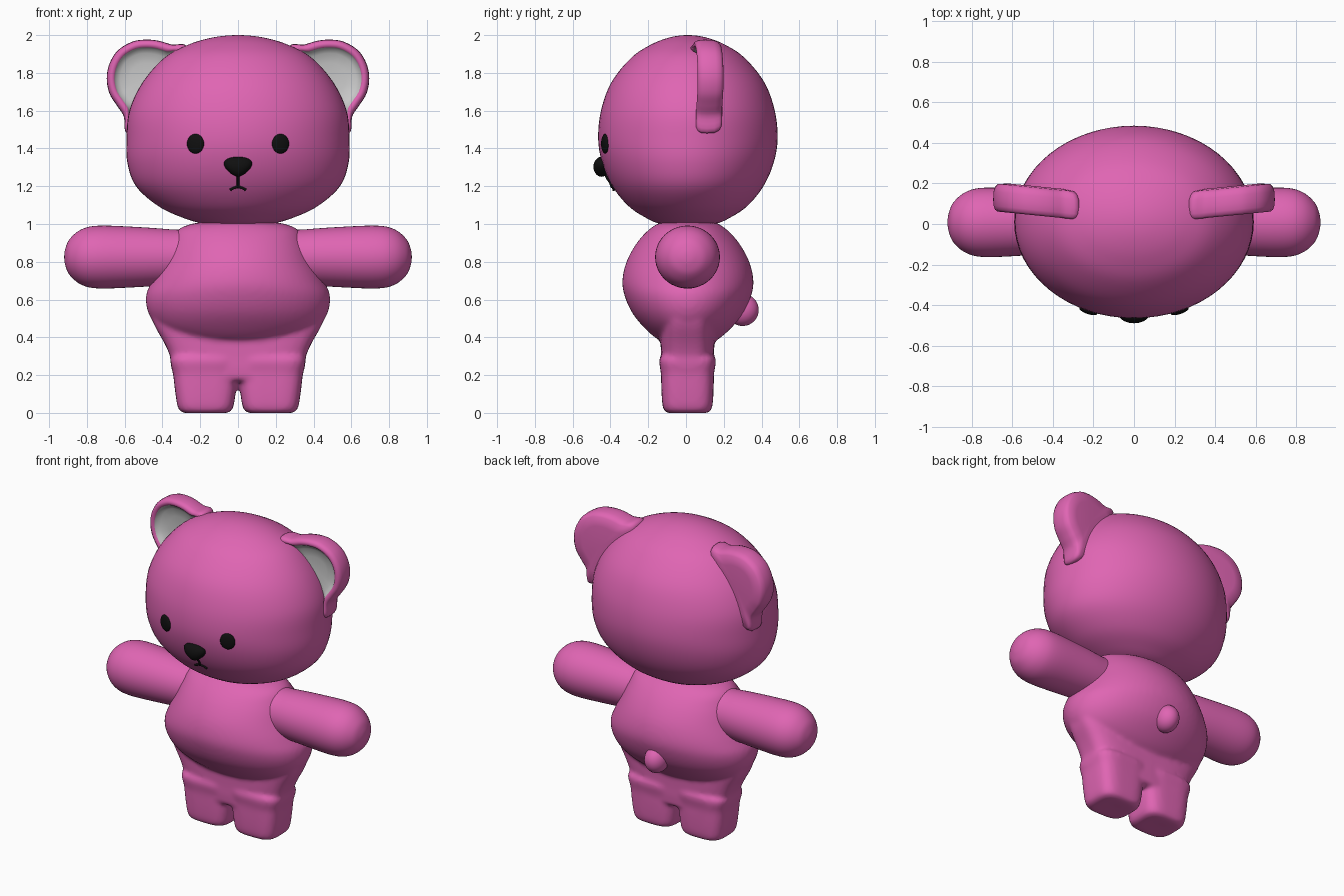
import bpy, bmesh, math
from mathutils import Matrix, Vector

if "Cube" in bpy.data.objects:
    bpy.data.objects.remove(bpy.data.objects["Cube"])


def material(name, rgb):
    m = bpy.data.materials.new(name)
    m.diffuse_color = (*rgb, 1)
    m.use_nodes = True
    m.node_tree.nodes["Principled BSDF"].inputs["Base Color"].default_value = m.diffuse_color
    return m


PINK = material("pink", (0.74, 0.13, 0.45))
BLACK = material("black", (0.005, 0.005, 0.005))


def finish(name, bm, mat=None):
    bmesh.ops.remove_doubles(bm, verts=bm.verts, dist=1e-5)
    bmesh.ops.recalc_face_normals(bm, faces=bm.faces)
    me = bpy.data.meshes.new(name)
    bm.to_mesh(me)
    bm.free()
    me.polygons.foreach_set("use_smooth", [True] * len(me.polygons))
    if mat:
        me.materials.append(mat)
    ob = bpy.data.objects.new(name, me)
    bpy.context.collection.objects.link(ob)
    return ob


def spline(pts, n, closed=False):
    """Catmull-Rom through tuples; open ends are mirrored over the loft axis."""
    P = [Vector(p) for p in pts]
    if closed:
        P = [P[-1]] + P + P[:2]
    else:
        flip = lambda p: Vector((p[0], *(-c for c in p[1:])))
        P = [flip(P[1])] + P + [flip(P[-2])]
    out = []
    for a, b, c, d in zip(P, P[1:], P[2:], P[3:]):
        for i in range(n):
            t = i / n
            out.append(0.5 * (2 * b + (c - a) * t + (2 * a - 5 * b + 4 * c - d) * t ** 2
                              + (3 * b - a - 3 * c + d) * t ** 3))
    return out if closed else out + [P[-2]]


def skin(bm, rings):
    rows = [[bm.verts.new(p) for p in r] for r in rings]
    for r, s in zip(rows, rows[1:]):
        for i in range(len(r)):
            j = (i + 1) % len(r)
            bm.faces.new((r[i], r[j], s[j], s[i]))


def loft(bm, profile, cx=0, cy=0, e=2, segs=64, mat=Matrix()):
    """Profile of (z, rx, ry) skinned with superellipse rings."""
    power = lambda v: math.copysign(abs(v) ** (2 / e), v)
    rings = []
    for z, rx, ry in spline(profile, 5):
        rings.append([mat @ Vector((cx + rx * power(math.cos(a)), cy + ry * power(math.sin(a)), z))
                      for a in (2 * math.pi * k / segs for k in range(segs))])
    skin(bm, rings)


# Head
HEAD = [(1.0, 0, 0), (1.0, .17, .14), (1.04, .31, .235), (1.1, .43, .32), (1.2, .54, .40),
        (1.32, .585, .453), (1.45, .59, .475), (1.6, .575, .46), (1.75, .505, .405),
        (1.88, .39, .30), (1.95, .262, .195), (1.988, .13, .095), (2.0, 0, 0)]
bm = bmesh.new()
loft(bm, HEAD, cy=.01)
finish("head", bm, PINK)
HEAD_DENSE = spline(HEAD, 8)


def head_y(x, z):
    """Front surface of the head."""
    r = min(HEAD_DENSE, key=lambda p: abs(p[0] - z))
    return .01 - r[2] * math.sqrt(max(0, 1 - (x / r[1]) ** 2))


# Torso, hips and legs, fused softly
bm = bmesh.new()
loft(bm, [(1.01, 0, 0), (1.01, .19, .13), (.975, .31, .20), (.9, .36, .27), (.8, .405, .325),
          (.7, .455, .347), (.62, .487, .335), (.53, .475, .295), (.45, .42, .23),
          (.39, .31, .16), (.36, .18, .09), (.36, 0, 0)], cy=.01)
loft(bm, [(.17, 0, 0), (.17, .30, .12), (.22, .347, .138), (.3, .36, .14), (.37, .39, .142),
          (.47, .445, .142), (.56, .465, .14), (.62, .40, .12), (.62, 0, 0)], cy=.008, e=3.6)
for s in (-1, 1):
    loft(bm, [(0, 0, 0), (0, .11, .10), (.02, .142, .127), (.08, .156, .136),
              (.2, .17, .14), (.3, .175, .14), (.3, 0, 0)], cx=s * .172, cy=.008, e=3.6)
body = finish("body_and_legs", bm, PINK)
rm = body.modifiers.new("fuse", 'REMESH')
rm.mode = 'VOXEL'
rm.voxel_size = .013
rm.use_smooth_shade = True
sm = body.modifiers.new("soften", 'SMOOTH')
sm.factor = .5
sm.iterations = 6

# Arms
for s, side in ((1, "left"), (-1, "right")):
    bm = bmesh.new()
    loft(bm, [(.22, 0, 0), (.22, .13, .13), (.35, .146, .15), (.55, .16, .164), (.74, .166, .171),
              (.83, .146, .15), (.89, .097, .1), (.914, .045, .046), (.92, 0, 0)],
         cx=-.825, cy=.008, segs=48,
         mat=Matrix.Scale(s, 4, (1, 0, 0)) @ Matrix.Rotation(math.pi / 2, 4, 'Y'))
    finish(side + "_arm", bm, PINK)

# Tail
bm = bmesh.new()
bmesh.ops.create_uvsphere(bm, u_segments=32, v_segments=16, radius=1,
                          matrix=Matrix.LocRotScale((0, .30, .545), None, (.072, .085, .085)))
finish("tail", bm, PINK)

# Ears: outline swept in depth, with a shallow grey dish in front
OUTLINE = spline([(.27, 1.935), (.35, 1.95), (.42, 1.97), (.49, 1.976), (.56, 1.965), (.635, 1.92),
                  (.68, 1.85), (.695, 1.77), (.68, 1.69), (.64, 1.625), (.605, 1.57),
                  (.585, 1.48), (.45, 1.55), (.30, 1.75)], 5, True)
RIM = [(.8, .052), (.83, .045), (.9, .043), (.96, .052), (.99, .07), (1, .1), (.99, .14),
       (.95, .165), (.88, .18), (.6, .187), (0, .187)]
DISH = [(.8, .052), (.76, .066), (.65, .08), (.4, .09), (0, .092)]
for s, side in ((1, "left"), (-1, "right")):
    for name, prof, mat in (("_ear", RIM, PINK), ("_inner_ear", DISH, None)):
        bm = bmesh.new()
        skin(bm, [[(s * (.49 + k * (x - .49)), y + .1 * k * (x - .49), 1.77 + k * (z - 1.77))
                   for x, z in OUTLINE] for k, y in prof])
        ear = finish(side + name, bm, mat)
        if mat is None and sum(p.normal.y for p in ear.data.polygons) > 0:
            ear.data.flip_normals()

# Eyes
for s, side in ((1, "left"), (-1, "right")):
    bm = bmesh.new()
    turn = Matrix.Rotation(s * math.radians(18), 3, 'Z').to_quaternion()
    bmesh.ops.create_uvsphere(bm, u_segments=32, v_segments=16, radius=1, matrix=Matrix.LocRotScale(
        (s * .225, head_y(.225, 1.425), 1.425), turn, (.047, .016, .052)))
    finish(side + "_eye", bm, BLACK)

# Nose, wider at the top
bm = bmesh.new()
bmesh.ops.create_uvsphere(bm, u_segments=32, v_segments=16, radius=1)
for v in bm.verts:
    x, y, z = v.co
    v.co = (.07 * x * (1 + .4 * z), -.447 + .043 * y, 1.303 + .053 * z)
finish("nose", bm, BLACK)

# Mouth
cu = bpy.data.curves.new("mouth", 'CURVE')
cu.dimensions = '3D'
cu.bevel_depth = .007
cu.bevel_resolution = 3
cu.use_fill_caps = True
for path in ([(0, 1.27), (0, 1.24), (0, 1.22), (0, 1.197)],
             [(-.042, 1.18), (-.02, 1.192), (0, 1.197), (.02, 1.192), (.042, 1.18)]):
    sp = cu.splines.new('POLY')
    sp.points.add(len(path) - 1)
    for p, (x, z) in zip(sp.points, path):
        p.co = (x, head_y(x, z) - .003, z, 1)
cu.materials.append(BLACK)
bpy.context.collection.objects.link(bpy.data.objects.new("mouth", cu))
